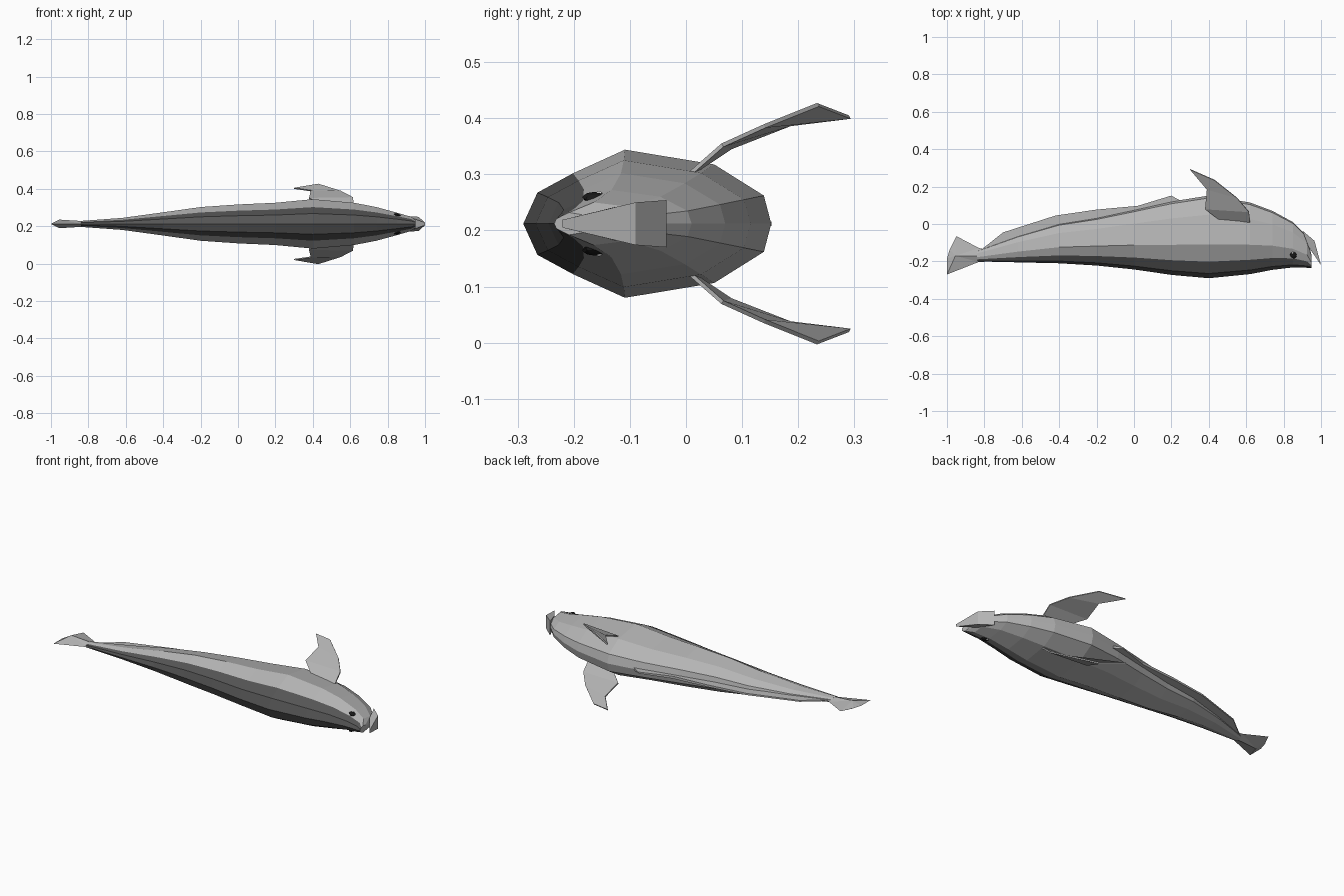
import bpy, bmesh, math

if "Cube" in bpy.data.objects:
    bpy.data.objects.remove(bpy.data.objects["Cube"])

ZC = 0.212  # mirror plane height of the animal (it lies on its side)

def mat(name, v):
    m = bpy.data.materials.new(name)
    m.diffuse_color = (v, v, v, 1)
    m.use_nodes = True
    m.node_tree.nodes["Principled BSDF"].inputs["Base Color"].default_value = m.diffuse_color
    return m

GREY, DARK = mat("pale grey", 0.46), mat("dark grey", 0.09)
BLACK, WHITE = mat("eye black", 0.01), mat("eye white", 0.85)

def make(name, verts, faces, mats, dark=None):
    me = bpy.data.meshes.new(name)
    me.from_pydata(verts, [], faces)
    for m in mats:
        me.materials.append(m)
    bm = bmesh.new()
    bm.from_mesh(me)
    bm.faces.ensure_lookup_table()
    for i in dark or []:
        bm.faces[i].material_index = 1
    bmesh.ops.recalc_face_normals(bm, faces=bm.faces)
    bm.to_mesh(me)
    bm.free()
    ob = bpy.data.objects.new(name, me)
    bpy.context.collection.objects.link(ob)
    return ob

# body: x, low y, high y, half width
stations = [(-0.84, -0.20, -0.145, 0.016), (-0.62, -0.205, -0.065, 0.032),
            (-0.40, -0.21, 0.0, 0.062), (-0.20, -0.222, 0.032, 0.090),
            (0.0, -0.243, 0.075, 0.104), (0.20, -0.272, 0.12, 0.113),
            (0.40, -0.29, 0.152, 0.132), (0.62, -0.268, 0.115, 0.113),
            (0.74, -0.245, 0.07, 0.090), (0.85, -0.232, 0.01, 0.060),
            (0.925, -0.234, -0.065, 0.038), (0.95, -0.235, -0.17, 0.020)]
half = [(0, 0), (0.057, 0.42), (0.20, 0.68), (0.41, 1), (0.77, 0.8), (0.97, 0.38), (1, 0)]
ring = half + [(v, -w) for v, w in half[-2:0:-1]]
n = len(ring)
verts, faces, dark = [], [], []
for x, lo, hi, hw in stations:
    verts += [(x, lo + v * (hi - lo), ZC + w * hw) for v, w in ring]
for s in range(len(stations) - 1):
    for k in range(n):
        k2 = (k + 1) % n
        if max(ring[k][0], ring[k2][0]) < 0.25:   # dark strip along the low y side
            dark.append(len(faces))
        faces.append((s * n + k, s * n + k2, (s + 1) * n + k2, (s + 1) * n + k))
faces += [tuple(range(n)), tuple(range((len(stations) - 1) * n, len(stations) * n))]
make("body", verts, faces, [GREY, DARK], dark)

# jaw hanging in front of the mouth
def plate(name, outline):
    """Closed solid from (x, y, half thickness) outline points."""
    m = len(outline)
    v = [(x, y, ZC + s * t) for s in (1, -1) for x, y, t in outline]
    f = [tuple(range(m)), tuple(range(m, 2 * m))]
    f += [(i, (i + 1) % m, m + (i + 1) % m, m + i) for i in range(m)]
    return make(name, v, f, [GREY])

plate("jaw", [(0.90, -0.035, 0.042), (0.965, -0.09, 0.038),
              (1.0, -0.22, 0.007), (0.935, -0.125, 0.030)])

# long fin along the body ridge
plate("ridge_fin", [(-0.82, -0.14, 0.004), (-0.70, -0.045, 0.004), (-0.42, 0.045, 0.005),
                    (-0.20, 0.077, 0.006), (0.02, 0.097, 0.007), (0.20, 0.152, 0.004),
                    (0.265, 0.115, 0.008), (0.0, 0.06, 0.008), (-0.40, -0.02, 0.008),
                    (-0.65, -0.09, 0.006)])

# tail fin: outline with a raised centre on each side
tail = [(-0.80, -0.135), (-0.83, -0.128), (-0.95, -0.065), (-0.985, -0.135),
        (-1.0, -0.185), (-1.0, -0.27), (-0.83, -0.203), (-0.80, -0.203)]
m = len(tail)
tv = [(x, y, ZC) for x, y in tail] + [(-0.955, -0.17, ZC + 0.023), (-0.955, -0.17, ZC - 0.023),
                                      (-0.83, -0.17, ZC + 0.015), (-0.83, -0.17, ZC - 0.015)]
tf = []
for c, r in ((m, m + 2), (m + 1, m + 3)):
    tf += [(i, i + 1, c) for i in range(1, 6)]
    tf += [(1, c, r), (6, r, c), (0, 1, r), (6, 7, r), (7, 0, r)]
make("tail_fin", tv, tf, [GREY])

# paddle fins, mirrored: leading and trailing edge pairs
lead = [(0.62, 0.0, 0.295), (0.615, 0.065, 0.352), (0.55, 0.14, 0.386), (0.43, 0.235, 0.424)]
trail = [(0.48, 0.005, 0.30), (0.38, 0.08, 0.348), (0.39, 0.185, 0.389), (0.30, 0.292, 0.402)]
for side, name in ((1, "upper_paddle_fin"), (-1, "lower_paddle_fin")):
    pv = [(x, y, ZC + side * (z - ZC)) for pair in zip(lead, trail) for x, y, z in pair]
    pf = [(2 * i, 2 * i + 1, 2 * i + 3, 2 * i + 2) for i in range(3)]
    fin = make(name, pv, pf, [GREY])
    sol = fin.modifiers.new("thickness", "SOLIDIFY")
    sol.thickness, sol.offset = 0.007, 0

# eyes, mirrored: dark lens with a small white glint
def ball(name, loc, size, yaw, material):
    bpy.ops.mesh.primitive_uv_sphere_add(segments=8, ring_count=6, radius=1, location=loc,
                                         rotation=(0, yaw, 0))
    ob = bpy.context.object
    ob.name, ob.scale = name, size
    ob.data.materials.append(material)

for side, name in ((1, "upper"), (-1, "lower")):
    yaw = side * math.radians(17)
    ball(name + "_eye", (0.853, -0.163, ZC + side * 0.047), (0.020, 0.022, 0.008), yaw, BLACK)
    ball(name + "_eye_glint", (0.848, -0.155, ZC + side * 0.054), (0.006, 0.006, 0.004), yaw, WHITE)
